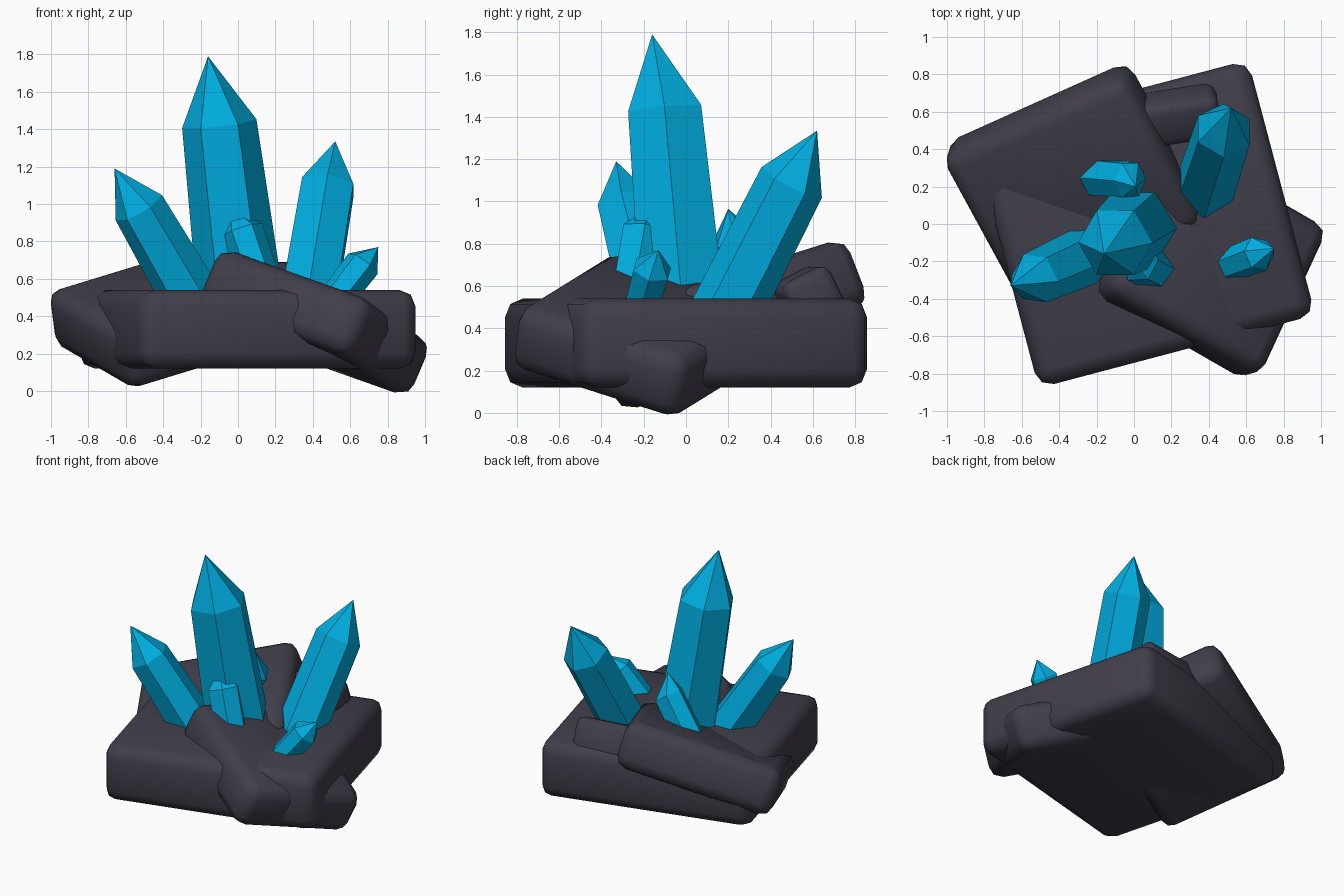
import bpy, bmesh, math
from mathutils import Vector, Matrix

if "Cube" in bpy.data.objects:
    bpy.data.objects.remove(bpy.data.objects["Cube"], do_unlink=True)


def material(name, rgb):
    mat = bpy.data.materials.new(name)
    mat.use_nodes = True
    mat.diffuse_color = (*rgb, 1)
    mat.node_tree.nodes["Principled BSDF"].inputs["Base Color"].default_value = (*rgb, 1)
    return mat


rock = material("dark_rock", (0.052, 0.048, 0.068))
crystal_blue = material("crystal_blue", (0.0, 0.42, 0.75))


def add_object(name, bm, mat):
    bmesh.ops.recalc_face_normals(bm, faces=bm.faces[:])
    mesh = bpy.data.meshes.new(name)
    bm.to_mesh(mesh)
    bm.free()
    mesh.materials.append(mat)
    obj = bpy.data.objects.new(name, mesh)
    bpy.context.collection.objects.link(obj)
    return obj


def slab(name, corner, along, across, thickness, radius=0.085):
    """Rounded block: one top corner, two top edge vectors, depth below the top."""
    corner, along, across = Vector(corner), Vector(along), Vector(across)
    u = along.normalized()
    n = along.cross(across).normalized()
    v = n.cross(u)
    length, width = along.length, across.dot(v)
    centre = corner + along / 2 + v * width / 2 - n * thickness / 2
    frame = Matrix((u, v, n)).transposed().to_4x4()
    bm = bmesh.new()
    bmesh.ops.create_cube(bm, size=1)
    size = Matrix.Diagonal((length, width, thickness, 1))
    bm.transform(Matrix.Translation(centre) @ frame @ size)
    obj = add_object(name, bm, rock)
    bevel = obj.modifiers.new("rounded_edges", "BEVEL")
    bevel.width = radius
    bevel.segments = 2
    bpy.ops.object.select_all(action="DESELECT")
    obj.select_set(True)
    bpy.context.view_layer.objects.active = obj
    bpy.ops.object.modifier_apply(modifier=bevel.name)
    bpy.ops.object.shade_smooth_by_angle(angle=math.radians(60))


def crystal(name, base, shoulder, tip, r_base, r_shoulder, phase=0):
    """Six-sided leaning prism with a pointed end."""
    base, shoulder = Vector(base), Vector(shoulder)
    axis = (shoulder - base).normalized()
    side = (Vector((1, 0, 0)) - axis * axis.x).normalized()
    other = axis.cross(side)
    base -= axis * 0.1  # root sunk into the rock
    bm = bmesh.new()

    def ring(centre, r):
        angles = [math.radians(60 * i + phase) for i in range(6)]
        return [bm.verts.new(centre + r * (side * math.cos(a) + other * math.sin(a)))
                for a in angles]

    low, high = ring(base, r_base), ring(shoulder, r_shoulder)
    point = bm.verts.new(tip)
    bm.faces.new(low[::-1])
    for i in range(6):
        j = (i + 1) % 6
        bm.faces.new((low[i], low[j], high[j], high[i]))
        bm.faces.new((high[i], high[j], point))
    add_object(name, bm, crystal_blue)


# Rock slabs
turn = math.radians(14.8)
ux, uy = Vector((math.cos(turn), math.sin(turn), 0)), Vector((-math.sin(turn), math.cos(turn), 0))
slab("main_slab", Vector((0.05, 0, 0.54)) - ux * 0.765 - uy * 0.705, ux * 1.53, uy * 1.41, 0.42)
slab("back_tilted_slab", (-0.61, -0.46, 0.30), (0.98, 0.44, 0.30), (-0.34, 0.84, 0.28), 0.345)
slab("front_tilted_slab", (-0.12, -0.345, 0.79), (0.82, -0.47, -0.29), (0.33, 0.82, -0.24), 0.33)
slab("back_small_slab", (-0.14, 0.35, 0.60), (0.62, 0.10, 0), (-0.04, 0.22, 0.11), 0.25, 0.05)

# Crystals
crystal("tall_crystal", (0.0, -0.025, 0.6), (-0.10, -0.10, 1.43), (-0.16, -0.16, 1.79), 0.23, 0.2)
crystal("back_crystal", (0.39, 0.225, 0.55), (0.48, 0.5, 1.09), (0.52, 0.62, 1.335), 0.168, 0.16, 30)
crystal("left_crystal", (-0.28, -0.18, 0.55), (-0.53, -0.29, 0.98), (-0.66, -0.33, 1.19), 0.16, 0.142)
crystal("small_back_crystal", (-0.19, 0.25, 0.57), (-0.02, 0.235, 0.82), (0.01, 0.2, 0.965), 0.11, 0.105)
crystal("small_right_crystal", (0.56, -0.2, 0.54), (0.667, -0.16, 0.68), (0.75, -0.13, 0.77), 0.09, 0.097)
crystal("small_front_crystal", (0.12, -0.25, 0.56), (0.02, -0.2, 0.86), (-0.04, -0.15, 0.98), 0.115, 0.115)
